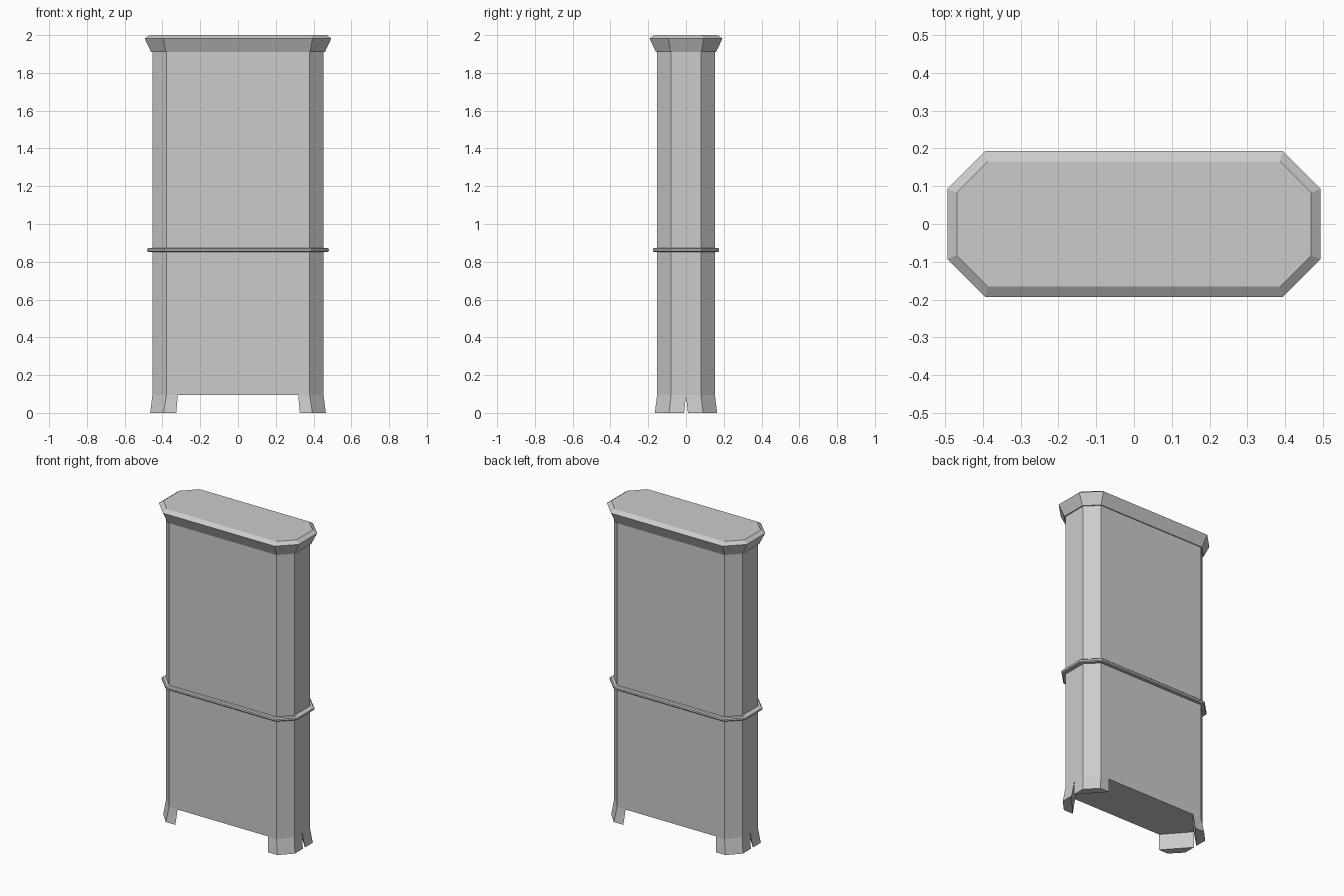
import bpy

if "Cube" in bpy.data.objects:
    bpy.data.objects.remove(bpy.data.objects["Cube"])


def make(name, verts, faces):
    me = bpy.data.meshes.new(name)
    me.from_pydata(verts, [], faces)
    me.update()
    ob = bpy.data.objects.new(name, me)
    bpy.context.collection.objects.link(ob)
    return ob


def octagon(hx, hy, c, z):
    q = [(hx, hy - c), (hx - c, hy)]
    pts = q + [(-x, y) for x, y in q[::-1]]
    pts += [(-x, -y) for x, y in pts]
    return [(x, y, z) for x, y in pts]


def loft(name, rings):
    """Capped stack of equal-sized rings, counter-clockwise, bottom to top."""
    n = len(rings[0])
    verts = [p for r in rings for p in r]
    faces = [tuple(range(n))[::-1], tuple(range(len(verts) - n, len(verts)))]
    for k in range(len(rings) - 1):
        for i in range(n):
            j = (i + 1) % n
            faces.append((k*n + i, k*n + j, k*n + n + j, k*n + n + i))
    return make(name, verts, faces)


# Chamfered cabinet body
loft("cabinet_body", [octagon(0.453, 0.153, 0.074, z) for z in (0.095, 1.92)])

# Waist moulding
loft("waist_moulding", [octagon(*r) for r in (
    (0.475, 0.170, 0.088, 0.852), (0.481, 0.175, 0.092, 0.857),
    (0.481, 0.175, 0.092, 0.868), (0.472, 0.169, 0.086, 0.874))])

# Flared cornice
loft("cornice", [octagon(*r) for r in (
    (0.460, 0.159, 0.077, 1.910),
    (0.494, 0.193, 0.100, 1.982), (0.469, 0.166, 0.083, 2.0))])

# Splayed corner foot, mirrored to all four corners
foot = loft("feet", [
    [(0.465, 0.010, 0), (0.465, 0.090, 0), (0.394, 0.165, 0), (0.327, 0.165, 0)],
    [(0.453, 0.0, 0.095), (0.453, 0.079, 0.095), (0.379, 0.153, 0.095), (0.319, 0.153, 0.095)]])
mir = foot.modifiers.new("mirror", 'MIRROR')
mir.use_axis = (True, True, False)
mir.use_mirror_merge = False
